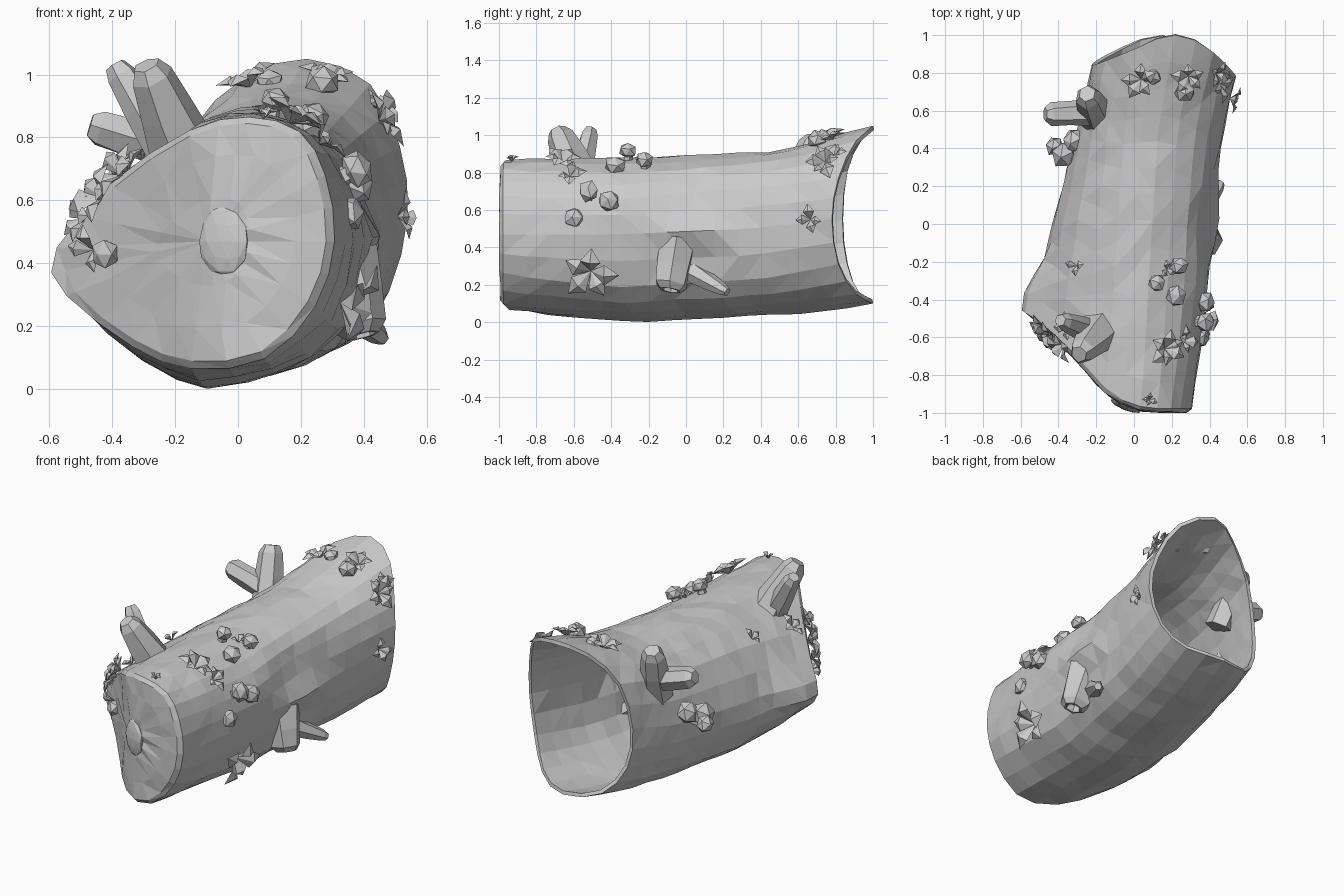
import bpy, bmesh, math, random
from mathutils import Vector, Matrix
from mathutils.bvhtree import BVHTree

if "Cube" in bpy.data.objects:
    bpy.data.objects.remove(bpy.data.objects["Cube"])

random.seed(4)


def finish(name, bm):
    bmesh.ops.recalc_face_normals(bm, faces=bm.faces)
    me = bpy.data.meshes.new(name)
    bm.to_mesh(me)
    bm.free()
    ob = bpy.data.objects.new(name, me)
    bpy.context.collection.objects.link(ob)
    return ob


# log cross-sections (x, z), 12 points from the right side over the top
FRONT = [(.30, .47), (.27, .68), (.19, .82), (.03, .865), (-.16, .82), (-.41, .65),
         (-.56, .45), (-.54, .30), (-.34, .14), (-.15, .07), (.08, .10), (.24, .27)]
MIDDLE = [(.39, .47), (.37, .66), (.27, .80), (.08, .87), (-.10, .85), (-.31, .72),
          (-.43, .45), (-.41, .25), (-.28, .08), (-.10, .005), (.12, .05), (.31, .19)]
REAR = [(.455, .50), (.42, .72), (.32, .86), (.13, .91), (-.05, .87), (-.22, .74),
        (-.30, .47), (-.27, .26), (-.15, .09), (.03, .045), (.25, .09), (.40, .23)]
BACK = [(.54, .55), (.515, .77), (.42, .97), (.22, 1.05), (.02, .99), (-.15, .82),
        (-.22, .55), (-.20, .31), (-.07, .14), (.15, .10), (.36, .15), (.48, .31)]
STATIONS = [(0, FRONT), (.36, MIDDLE), (.76, REAR), (1, BACK)]
# the closed front end curves back towards the left: (x, y)
FRONT_Y = [(-.6, -.45), (-.45, -.58), (-.3, -.73), (-.2, -.85), (-.1, -.94), (0, -.985), (.1, -1), (.3, -1)]


def front_y(x):
    for (xa, ya), (xb, yb) in zip(FRONT_Y, FRONT_Y[1:]):
        if x <= xb:
            return ya + (yb - ya) * max(0, (x - xa) / (xb - xa))
    return -1


def outline(sec, u):
    """Closed Catmull-Rom through the 12 section points, u in 0..12."""
    i, f = int(u), u - int(u)
    p = [Vector(sec[(i + k) % 12]) for k in (-1, 0, 1, 2)]
    return .5 * (2 * p[1] + (p[2] - p[0]) * f + (2 * p[0] - 5 * p[1] + 4 * p[2] - p[3]) * f * f
                 + (3 * p[1] - p[0] - 3 * p[2] + p[3]) * f ** 3)


def log_point(t, u):
    for (ta, sa), (tb, sb) in zip(STATIONS, STATIONS[1:]):
        if t <= tb:
            f = (t - ta) / (tb - ta)
            if ta == 0:
                f **= .75
            q = outline(sa, u).lerp(outline(sb, u), f)
            break
    c = math.cos(u * math.pi / 6)
    y0 = front_y(outline(FRONT, u).x)
    y1 = 1 - (.22 if c > 0 else .16) * max(0, (abs(c) - .15) / .85)
    y = y0 + (y1 - y0) * t
    x, z = q
    if c > 0:   # swelling over the right branch, with hollows above and below
        near = math.exp(-((y - .05) / .2) ** 2)
        x += near * (.03 * math.exp(-((z - .48) / .07) ** 2) - .05 * math.exp(-((z - .66) / .1) ** 2)
                     - .03 * math.exp(-((z - .33) / .08) ** 2))
    else:       # burl on the left near the front
        x -= .06 * math.exp(-((y + .36) / .13) ** 2 - ((z - .4) / .15) ** 2)
    return Vector((x, y, z))


# hollow log shell, open at the back and closed at the front
N, ROWS = 24, 14
us = [12 * i / N for i in range(N)]
groove = [random.uniform(-.007, .007) for _ in us]
mid = Vector((-.1, .47))
bm = bmesh.new()
rings = []
for scale in (.35, .7, .95):
    ring = []
    for u in us:
        q = mid + (outline(FRONT, u) - mid) * scale
        ring.append(bm.verts.new((q.x, max(-1, front_y(q.x) + random.uniform(-.004, .01)), q.y)))
    rings.append(ring)
for r in range(ROWS + 1):
    t = .012 + .988 * r / ROWS
    ring = []
    for i, u in enumerate(us):
        p = log_point(t, u)
        a = u * math.pi / 6
        k = (groove[i] + random.uniform(-.006, .006)) * (0 < r < ROWS)
        p += Vector((math.cos(a), 0, math.sin(a))) * k
        p.z = max(0, p.z)
        ring.append(bm.verts.new(p))
    rings.append(ring)
for a, b in zip(rings, rings[1:]):
    for i in range(N):
        j = (i + 1) % N
        bm.faces.new((a[i], a[j], b[j], b[i]))
hub = bm.verts.new((mid.x, front_y(mid.x), mid.y))
for i in range(N):
    bm.faces.new((hub, rings[0][(i + 1) % N], rings[0][i]))
bmesh.ops.triangulate(bm, faces=bm.faces)
bark = BVHTree.FromBMesh(bm)
log = finish("hollow_log", bm)
wall = log.modifiers.new("wall", 'SOLIDIFY')
wall.thickness = .022
# grow inwards whichever way the open shell's normals ended up
facing_out = sum(f.normal.z * (f.center.z - .45) for f in log.data.polygons) > 0
wall.offset = -1 if facing_out else 1


def on_bark(p, lift):
    """Nearest point of the log, lifted along its outward normal."""
    loc, n, _, _ = bark.find_nearest(Vector(p))
    if n.dot(loc - Vector((.05, loc.y + .01, .45))) < 0:
        n = -n
    return loc + n * lift, n


def blob(name, loc, size, subdiv=1, jitter=.1, rot=None):
    bm = bmesh.new()
    bmesh.ops.create_icosphere(bm, subdivisions=subdiv, radius=1)
    for v in bm.verts:
        v.co *= 1 + random.uniform(-jitter, jitter)
    m = Matrix.Translation(loc) @ (rot or Matrix()) @ Matrix.Diagonal((*size, 1))
    bmesh.ops.transform(bm, matrix=m, verts=bm.verts)
    return finish(name, bm)


# heartwood knob on the closed end
blob("end_knob", (-.045, -.96, .47), (.085, .025, .11), 2, .04, Matrix.Rotation(-.4, 4, 'Z'))


def stub(name, p0, p1, r0, r1, sides=6, hollow=False):
    p0, p1 = Vector(p0), Vector(p1)
    d = p1 - p0
    q = d.to_track_quat('Z', 'Y')
    bm = bmesh.new()
    prof = [(0, r0), (.5, (r0 + r1) / 2), (.88, r1), (1, r1 * .65)]
    if hollow:
        prof += [(1, r1 * .5), (.85, r1 * .4)]
    rows = []
    for f, r in prof:
        rows.append([bm.verts.new(p0 + d * f + q @ Vector((
            r * random.uniform(.92, 1.08) * math.cos(2 * math.pi * i / sides),
            r * random.uniform(.92, 1.08) * math.sin(2 * math.pi * i / sides), 0)))
            for i in range(sides)])
    for a, b in zip(rows, rows[1:]):
        for i in range(sides):
            j = (i + 1) % sides
            bm.faces.new((a[i], a[j], b[j], b[i]))
    bm.faces.new(rows[0])
    bm.faces.new(rows[-1])
    return finish(name, bm)


# broken branches
for name, p0, p1, r0, r1, hol in [
    ("right_branch", (.33, -.04, .43), (.395, -.085, .17), .11, .09, True),
    ("right_twig", (.33, .03, .27), (.46, .22, .16), .06, .035, False),
    ("front_branch_a", (-.16, -.55, .72), (-.29, -.69, 1.03), .12, .07, False),
    ("front_branch_b", (-.22, -.57, .75), (-.39, -.51, 1.03), .07, .05, False),
    ("back_branch", (-.19, .55, .65), (-.25, .69, .99), .09, .07, False),
    ("back_side_branch", (-.21, .59, .76), (-.47, .58, .84), .07, .06, False),
]:
    stub(name, p0, p1, r0, r1, hollow=hol)

# mushrooms: stem plus faceted cap
for x, y, z, r in [(.22, -.38, .84, .06), (.24, -.22, .87, .052), (.12, -.31, .92, .05),
                   (.38, -.52, .70, .06), (.38, -.41, .65, .06), (.355, -.60, .56, .055),
                   (.27, .70, .98, .058), (.10, .78, .98, .045), (-.42, -.63, .43, .05),
                   (-.37, .37, .50, .075), (-.32, .44, .53, .07), (-.42, .41, .47, .055)]:
    p = Vector((x, y, z))
    root, n = on_bark(p, -.01)
    stub("mushroom_stem", root, p + n * .005, r * .55, r * .5, 5)
    blob("mushroom_cap", p, (r, r, r * .85), 1, .1, n.to_track_quat('Z', 'Y').to_matrix().to_4x4())


def leaves(p, size, count):
    """Rosette of thick folded pointed leaves on the bark."""
    p, n = on_bark(p, .012)
    q = n.to_track_quat('Z', 'Y')
    bm = bmesh.new()
    for i in range(count):
        a = 2 * math.pi * (i + random.uniform(-.2, .2)) / count
        u = q @ Vector((math.cos(a), math.sin(a), 0))
        w = n.cross(u)
        L = size * random.uniform(.8, 1.15)
        up = random.uniform(.1, .55) * L
        m = p + u * L * .5 + n * up * .8
        pts = [p - n * .015, m + w * L * .36, p + u * L + n * up * .7, m - w * L * .36,
               m + n * L * .16, m - n * L * .14]
        v = [bm.verts.new(c) for c in pts]
        for k in range(4):
            bm.faces.new((v[k], v[(k + 1) % 4], v[4]))
            bm.faces.new((v[(k + 1) % 4], v[k], v[5]))
    finish("leaf_cluster", bm)


# leaf rosettes over the bark
for p, size, count in [
    ((.17, -.66, .86), .11, 6), ((.27, -.62, .79), .08, 4), ((.34, -.51, .27), .14, 5),
    ((.03, .76, .99), .10, 5), ((.29, .78, .99), .09, 5), ((.49, .73, .88), .10, 6),
    ((.47, .78, .93), .07, 4), ((.53, .66, .55), .08, 4), ((-.31, -.22, .74), .06, 3),
    ((-.46, -.60, .62), .11, 5), ((-.38, -.64, .69), .09, 5), ((-.52, -.56, .55), .09, 5),
    ((-.36, -.55, .70), .08, 4), ((-.48, -.59, .44), .08, 4), ((.17, -.24, .84), .06, 3),
    ((.08, -.93, .85), .04, 4),
]:
    leaves(p, size, count)
